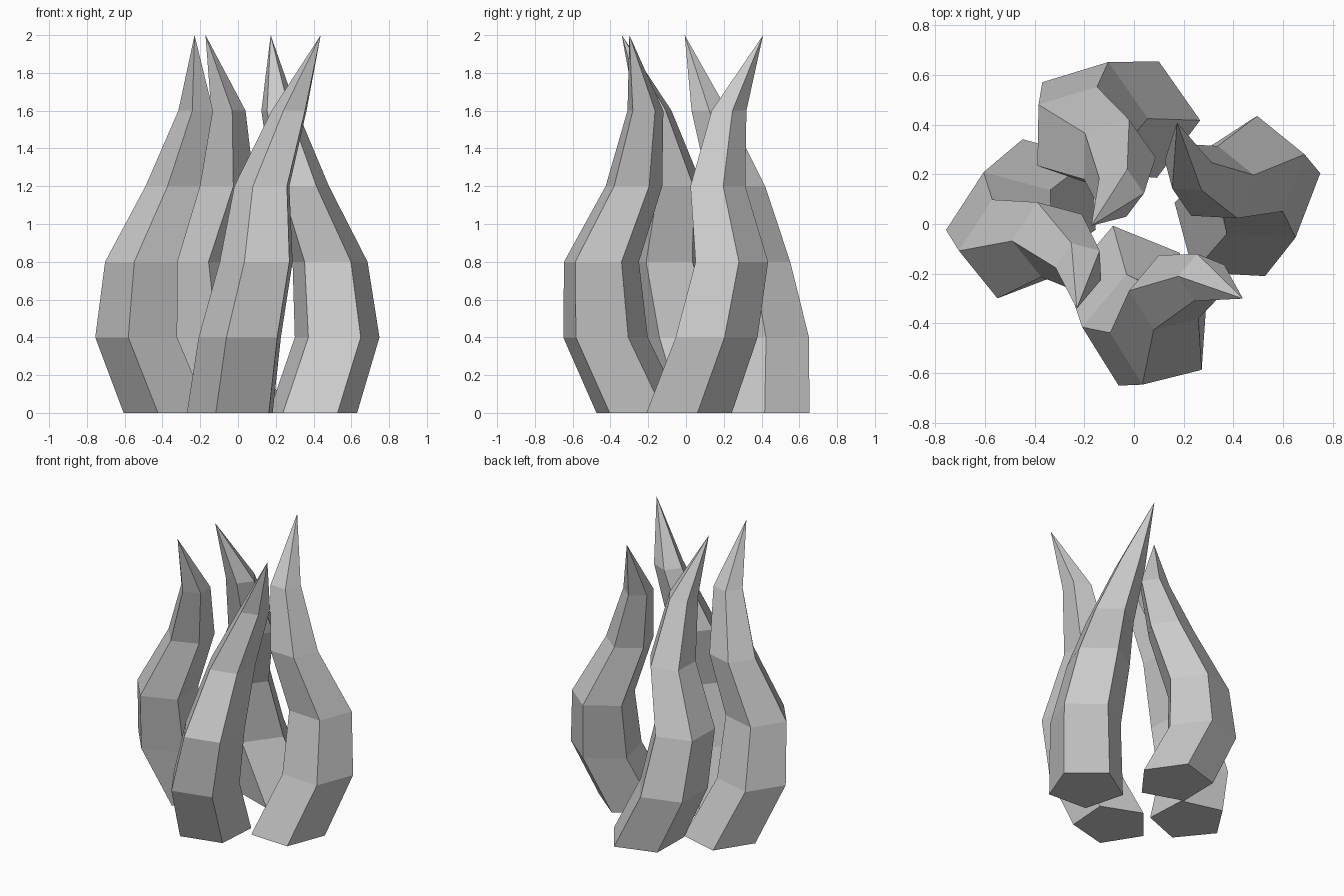
import bpy, bmesh
from math import sin, cos, radians

if "Cube" in bpy.data.objects:
    bpy.data.objects.remove(bpy.data.objects["Cube"])

STEP = 0.4                                   # height between rings
RADII = [0.246, 0.236, 0.209, 0.158, 0.1]    # ring radius, base to top
SIDES = 5

# flame name: (pentagon rotation in degrees, centre line from base to tip)
FLAMES = {
    "right_flame": (15, [(.393, -.003), (.521, .143), (.484, .226),
                         (.329, .156), (.217, .220), (.173, .408)]),
    "front_flame": (32, [(-.025, -.246), (.027, -.431), (.112, -.452),
                         (.138, -.279), (.278, -.217), (.438, -.30)]),
    "left_flame": (39, [(-.360, .111), (-.520, -.012), (-.495, -.097),
                        (-.332, -.060), (-.216, -.170), (-.230, -.34)]),
    "back_flame": (71, [(.020, .421), (-.180, .428), (-.217, .354),
                        (-.071, .270), (-.060, .125), (-.172, -.007)]),
}


def flame(name, turn, path):
    """Bent five-sided tongue, tapering to a point."""
    bm = bmesh.new()
    rings = []
    for i, r in enumerate(RADII):
        cx, cy = path[i]
        angles = [radians(turn + 360 * k / SIDES) for k in range(SIDES)]
        rings.append([bm.verts.new((cx + r * cos(a), cy + r * sin(a), i * STEP))
                      for a in angles])
    tip = bm.verts.new((*path[-1], len(RADII) * STEP))

    # base cap, side walls, pointed end
    bm.faces.new(rings[0][::-1])
    for k in range(SIDES):
        n = (k + 1) % SIDES
        for low, high in zip(rings, rings[1:]):
            bm.faces.new((low[k], low[n], high[n], high[k]))
        bm.faces.new((rings[-1][k], rings[-1][n], tip))

    mesh = bpy.data.meshes.new(name)
    bm.to_mesh(mesh)
    bm.free()
    bpy.context.collection.objects.link(bpy.data.objects.new(name, mesh))


for name, (turn, path) in FLAMES.items():
    flame(name, turn, path)
